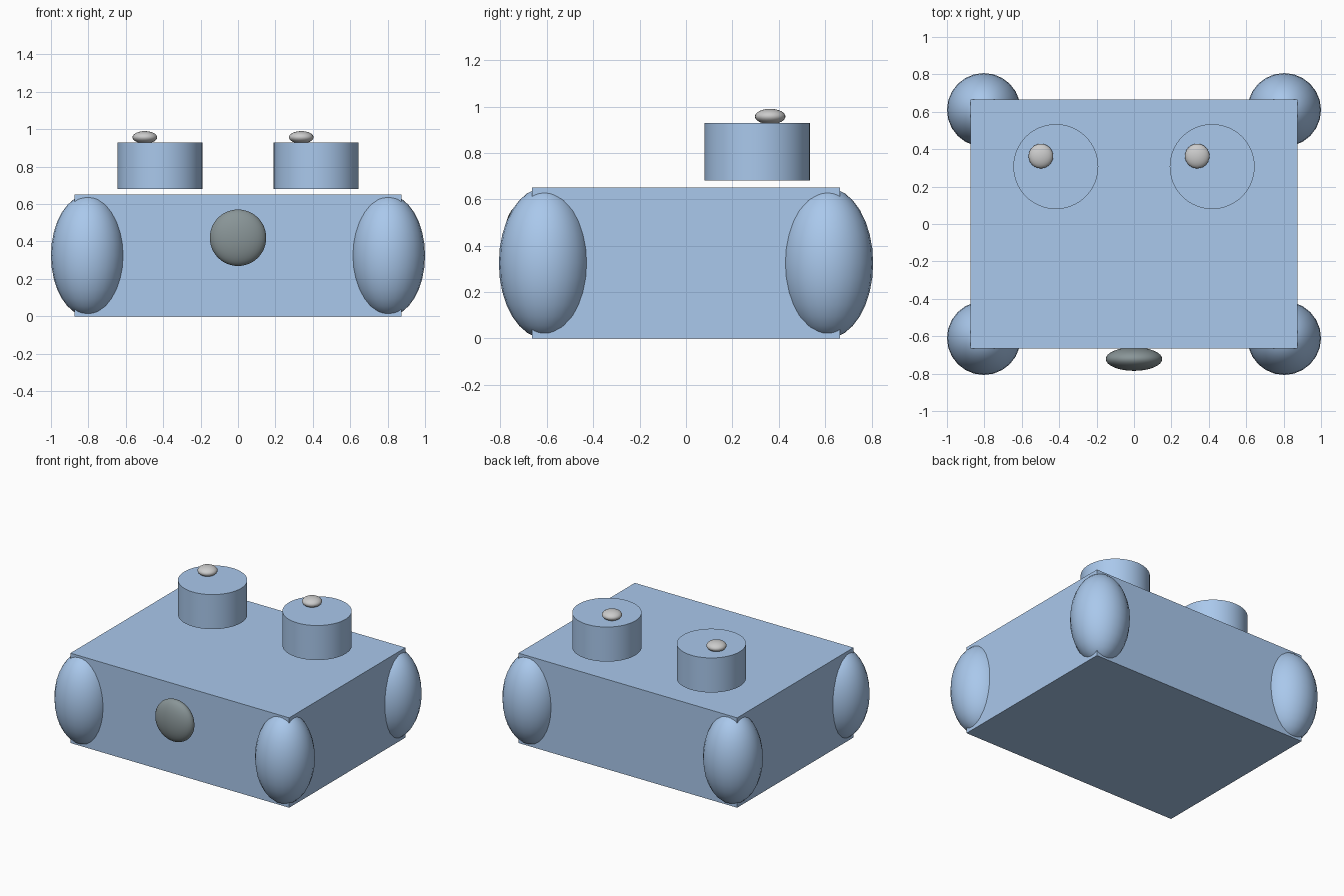
import bpy

if "Cube" in bpy.data.objects:
    bpy.data.objects.remove(bpy.data.objects["Cube"])


def material(name, colour):
    mat = bpy.data.materials.new(name)
    mat.diffuse_color = colour
    mat.use_nodes = True
    mat.node_tree.nodes["Principled BSDF"].inputs["Base Color"].default_value = mat.diffuse_color
    return mat


BLUE = material("blue", (0.40, 0.58, 0.84, 1))
DARK = material("dark_grey", (0.25, 0.30, 0.31, 1))


def finish(name, mat, smooth_angle=None):
    obj = bpy.context.object
    obj.name = name
    if mat:
        obj.data.materials.append(mat)
    bpy.ops.object.transform_apply(location=False, rotation=False, scale=True)
    if smooth_angle:
        bpy.ops.object.shade_smooth_by_angle(angle=smooth_angle)
    return obj


def ellipsoid(name, centre, radii, mat=None, segments=24, rings=16):
    bpy.ops.mesh.primitive_uv_sphere_add(segments=segments, ring_count=rings,
                                         radius=1, location=centre)
    bpy.context.object.scale = radii
    return finish(name, mat, 1.0)


# Flat box body
bpy.ops.mesh.primitive_cube_add(size=1, location=(0, 0, 0.325))
bpy.context.object.scale = (1.75, 1.33, 0.65)
finish("body", BLUE)

# Rounded foot at each corner, as tall as the body
for sx, x_side in ((-1, "left"), (1, "right")):
    for sy, y_side in ((-1, "front"), (1, "back")):
        ellipsoid(f"{y_side}_{x_side}_foot", (sx * 0.803, sy * 0.61, 0.325),
                  (0.197, 0.197, 0.325), BLUE)

# Eye drums hovering just above the body, each with an off-centre pupil
for sx, side in ((-1, "left"), (1, "right")):
    bpy.ops.mesh.primitive_cylinder_add(vertices=64, radius=0.227, depth=0.25,
                                        location=(sx * 0.418, 0.307, 0.805))
    finish(f"{side}_eye", BLUE, 0.6)
    ellipsoid(f"{side}_pupil", (sx * 0.418 - 0.08, 0.363, 0.957),
              (0.066, 0.066, 0.033))

# Nose button on the front face
ellipsoid("nose", (0, -0.722, 0.42), (0.151, 0.063, 0.151), DARK, 32, 24)
